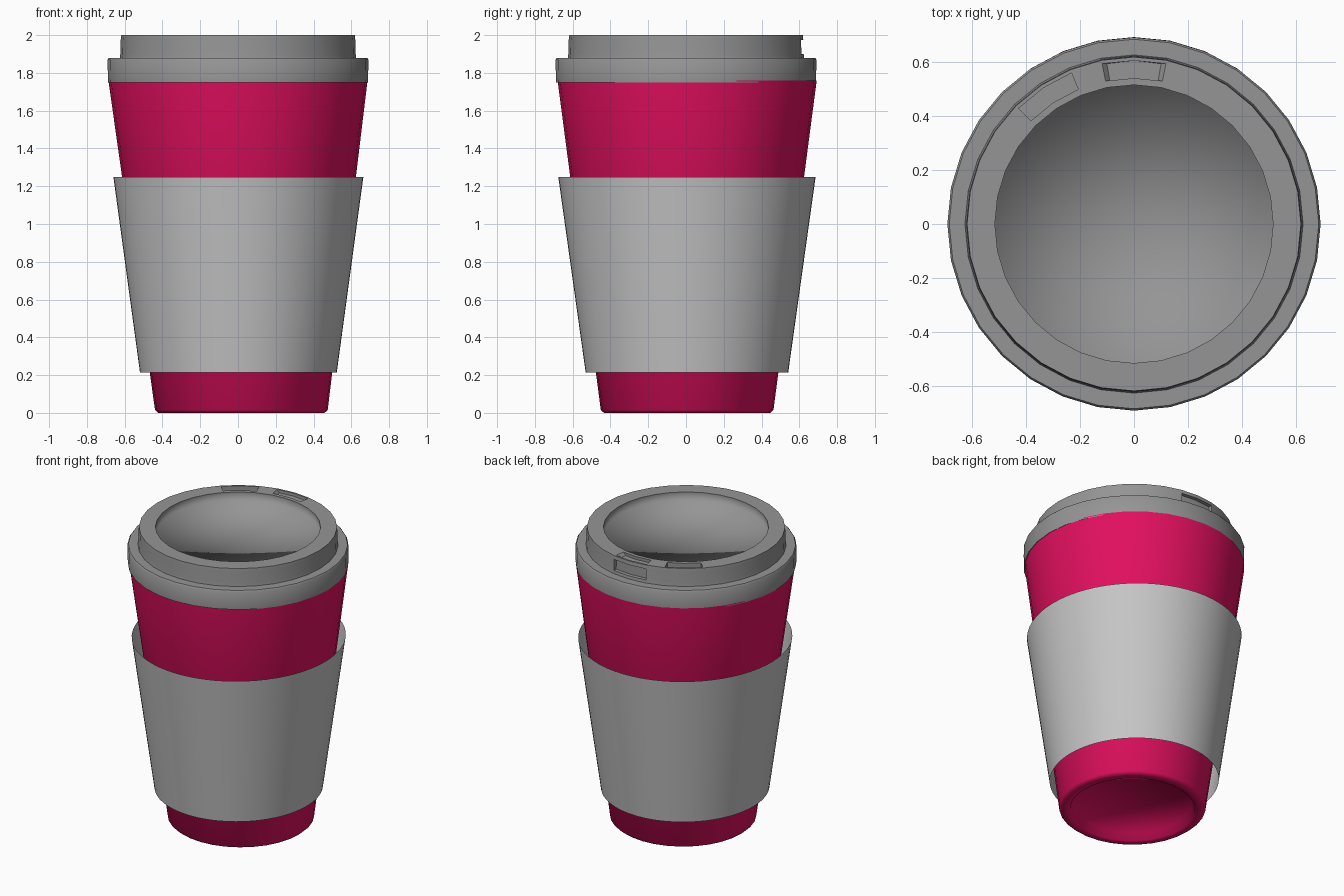
import bpy, bmesh, math
from mathutils import Vector

if "Cube" in bpy.data.objects:
    bpy.data.objects.remove(bpy.data.objects["Cube"])


def material(name, rgb):
    m = bpy.data.materials.new(name)
    m.diffuse_color = (*rgb, 1)
    m.use_nodes = True
    m.node_tree.nodes["Principled BSDF"].inputs["Base Color"].default_value = m.diffuse_color
    return m


PINK = material("hot_pink", (0.76, 0.005, 0.115))
LIGHT = material("light_grey", (0.56, 0.56, 0.56))
GREY = material("mid_grey", (0.30, 0.30, 0.30))


def lathe(profile, sides, scale=(1, 1), centre=lambda z: (0, 0)):
    """Revolve (radius, z) points; radius 0 makes a pole."""
    bm = bmesh.new()
    rings = []
    for r, z in profile:
        cx, cy = centre(z)
        if r == 0:
            rings.append([bm.verts.new((cx, cy, z))] * sides)
        else:
            rings.append([bm.verts.new((cx + r * scale[0] * math.cos(math.tau * i / sides),
                                        cy + r * scale[1] * math.sin(math.tau * i / sides), z))
                          for i in range(sides)])
    for a, b in zip(rings, rings[1:]):
        for i in range(sides):
            j = (i + 1) % sides
            quad = list(dict.fromkeys((a[i], a[j], b[j], b[i])))
            bm.faces.new(quad)
    return bm


def finish(bm, name, mat, sharp=lambda e: False):
    bm.normal_update()
    for f in bm.faces:
        f.smooth = True
    for e in bm.edges:
        e.smooth = not sharp(e)
    me = bpy.data.meshes.new(name)
    bm.to_mesh(me)
    bm.free()
    me.materials.append(mat)
    ob = bpy.data.objects.new(name, me)
    bpy.context.collection.objects.link(ob)
    return ob


# Cup body: tapered, leaning very slightly, with a recessed base
cup = lathe([(0, 0.05), (0.375, 0.05), (0.39, 0.0), (0.44, 0.0), (0.457, 0.015), (0.686, 1.76)], 32,
            centre=lambda z: (0.018 * (1 - z / 1.75), 0.006))
finish(cup, "cup_body", PINK)

# Sleeve: open thin shell standing clear of the cup
sleeve = lathe([(0.529, 0.215), (0.672, 1.25)], 64, scale=(0.985, 1.014),
               centre=lambda z: (0.002, 0.005))
finish(sleeve, "sleeve", LIGHT)

# Lid: skirt, raised rim and shallow sunken centre
FLOOR = 1.945
lid = lathe([(0, 1.755), (0.66, 1.755), (0.688, 1.75), (0.691, 1.87), (0.684, 1.88),
             (0.626, 1.88), (0.623, 1.90), (0.621, 1.975), (0.618, 2.0),
             (0.605, 2.0), (0.54, 2.0), (0.515, 2.0), (0.515, FLOOR), (0, FLOOR)], 32)


def recess(lo, hi, r_range, z_range, move):
    """Sink the lid faces whose centres fall in an angle, radius and height window."""
    picked = []
    for f in lid.faces:
        c = f.calc_center_median()
        a = math.degrees(math.atan2(c.y, c.x))
        if (lo < a < hi and r_range[0] < math.hypot(c.x, c.y) < r_range[1]
                and z_range[0] < c.z < z_range[1]):
            picked.append(f)
    new = bmesh.ops.extrude_face_region(lid, geom=picked)["geom"]
    verts = [v for v in new if isinstance(v, bmesh.types.BMVert)]
    bmesh.ops.translate(lid, verts=verts, vec=Vector(move))
    bmesh.ops.delete(lid, geom=[f for f in picked if f.is_valid], context='FACES_ONLY')
    return verts


# Sip hole, and the thumb notch beside it on the rim top and outer wall
recess(112, 135, (0.55, 0.59), (1.99, 2.01), (0, 0, -0.04))
for v in recess(78, 102, (0.55, 0.59), (1.99, 2.01), (0, 0, -0.02)):
    v.co.x *= 0.85
recess(78, 102, (0.60, 0.63), (1.91, 1.96), (0, -0.025, 0))


def lid_sharp(e):
    # the floor edge stays soft, other hard corners stay crisp
    if all(abs(v.co.z - FLOOR) < 1e-4 for v in e.verts):
        return False
    return len(e.link_faces) == 2 and e.calc_face_angle(0) > math.radians(40)


finish(lid, "lid", GREY, lid_sharp)
